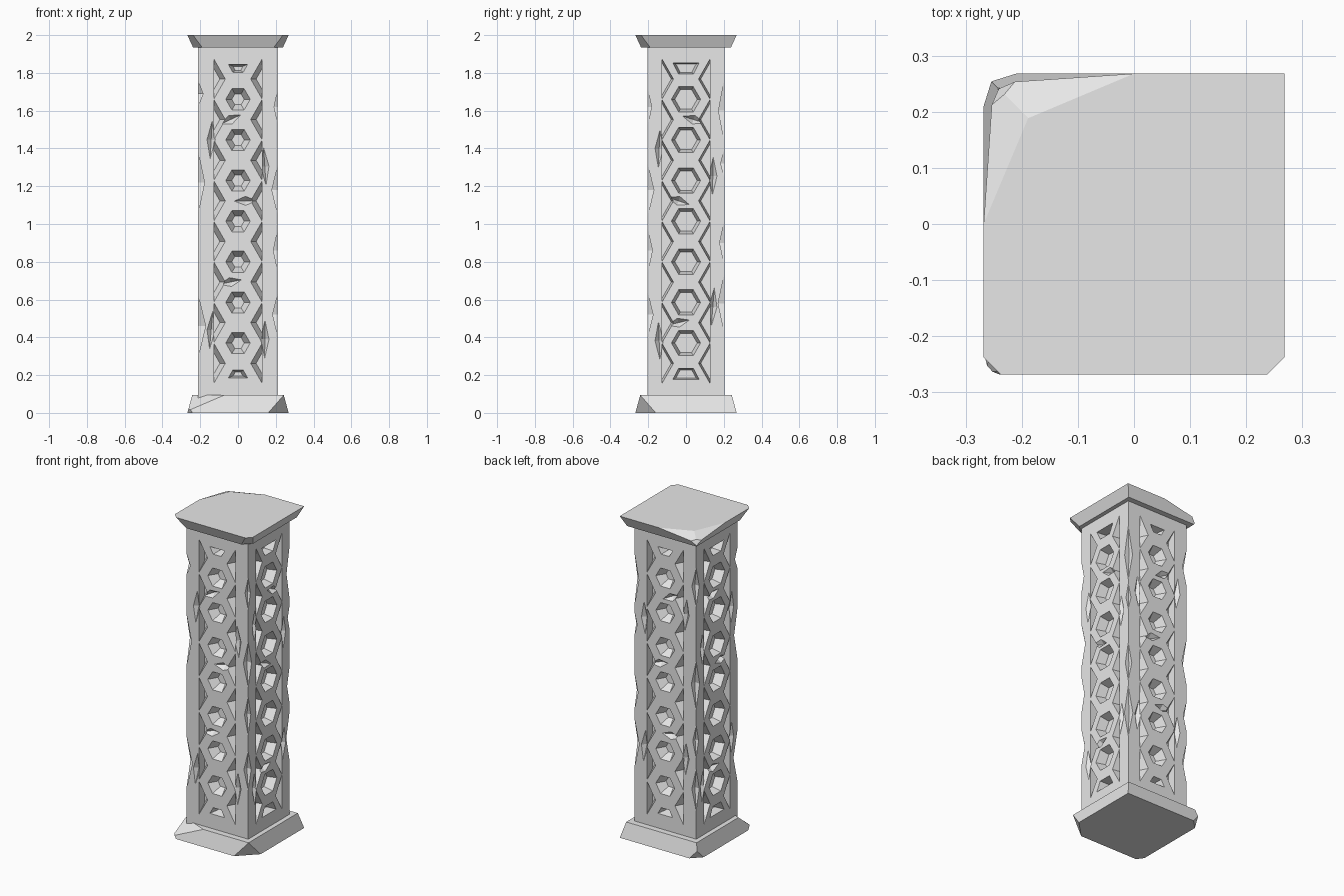
import bpy, bmesh, math, random
from mathutils import Matrix, Vector

random.seed(4)
cube = bpy.data.objects.get("Cube")
if cube:
    bpy.data.objects.remove(cube, do_unlink=True)

stone = bpy.data.materials.new("grey_stone")
stone.use_nodes = True
stone.diffuse_color = (0.8, 0.8, 0.8, 1)
stone.node_tree.nodes["Principled BSDF"].inputs["Base Color"].default_value = (0.8, 0.8, 0.8, 1)

HALF_X, HALF_Y = 0.213, 0.204
PANEL_LOW, STEP, BAYS = 0.155, 0.215, 8
PANEL_HIGH = PANEL_LOW + STEP * BAYS
DEPTH = 0.055


def make_object(name, bm):
    bmesh.ops.recalc_face_normals(bm, faces=bm.faces)
    mesh = bpy.data.meshes.new(name)
    bm.to_mesh(mesh)
    bm.free()
    mesh.materials.append(stone)
    obj = bpy.data.objects.new(name, mesh)
    bpy.context.collection.objects.link(obj)
    return obj


def block(bottom, top, low, high):
    """Four-sided block with (half x, half y) given at each end."""
    bm = bmesh.new()
    rings = []
    for (hx, hy), z in ((bottom, low), (top, high)):
        rings.append([bm.verts.new((sx * hx, sy * hy, z))
                      for sx, sy in ((-1, -1), (1, -1), (1, 1), (-1, 1))])
    bridge(bm, *rings)
    return bm


def bridge(bm, a, b):
    bm.faces.new(a)
    bm.faces.new(b)
    for i in range(len(a)):
        j = (i + 1) % len(a)
        bm.faces.new((a[i], a[j], b[j], b[i]))


def slice_corner(bm, point, normal):
    """Knock a corner off with a plane and close the cut."""
    geom = bm.verts[:] + bm.edges[:] + bm.faces[:]
    bmesh.ops.bisect_plane(bm, geom=geom, plane_co=point, plane_no=normal, clear_outer=True)
    bmesh.ops.holes_fill(bm, edges=[e for e in bm.edges if e.is_boundary], sides=0)


def pocket(bm, outline, centre, taper, place):
    """Tapered prism whose floor shrinks towards centre."""
    outer, inner = [], []
    for u, z in outline:
        outer.append(bm.verts.new(place @ Vector((u, -0.002, z))))
        fu, fz = (c + (p - c) * taper for p, c in zip((u, z), centre))
        inner.append(bm.verts.new(place @ Vector((fu, DEPTH, fz))))
    bridge(bm, outer, inner)


def flake(bm, place, point, size, twist=0.0):
    """Eight-sided sharp chip."""
    turn = place @ Matrix.Translation(point) @ Matrix.Rotation(twist, 4, 'Y')
    verts = {}
    for axis in range(3):
        for side in (-1, 1):
            co = Vector((0, 0, 0))
            co[axis] = side * size[axis]
            verts[axis, side] = bm.verts.new(turn @ co)
    for sx in (-1, 1):
        for sy in (-1, 1):
            for sz in (-1, 1):
                bm.faces.new((verts[0, sx], verts[1, sy], verts[2, sz]))


def carve(obj, name, bm):
    cutter = make_object(name, bm)
    cutter.hide_render = True
    mod = obj.modifiers.new(name, 'BOOLEAN')
    mod.operation = 'DIFFERENCE'
    mod.solver = 'EXACT'
    mod.object = cutter
    bpy.context.view_layer.objects.active = obj
    bpy.ops.object.modifier_apply(modifier=name)
    bpy.data.objects.remove(cutter, do_unlink=True)


# Shaft
shaft = make_object("shaft", block((HALF_X, HALF_Y), (HALF_X, HALF_Y), 0.08, 1.95))

# Honeycomb panels on all four sides
places = []
for k in range(4):
    reach = HALF_X if k % 2 else HALF_Y
    places.append(Matrix.Rotation(k * math.pi / 2, 4, 'Z') @ Matrix.Translation((0, -reach, 0)))

pockets = bmesh.new()
for k, place in enumerate(places):
    wide = k % 2 == 1
    radius, floor = (0.078, 0.76) if wide else (0.066, 0.5)
    for i in range(1, BAYS):
        z = PANEL_LOW + STEP * i
        hexagon = [(radius * math.cos(a * math.pi / 3), z + radius * math.sin(a * math.pi / 3))
                   for a in range(6)]
        pocket(pockets, hexagon, (0, z), floor, place)
    # Half cells at the panel ends
    near, far, w1, w2 = (0.022, 0.08, 0.07, 0.04) if wide else (0.03, 0.072, 0.052, 0.028)
    for end, way in ((PANEL_LOW, 1), (PANEL_HIGH, -1)):
        za, zb = end + way * near, end + way * far
        pocket(pockets, [(-w1, za), (w1, za), (w2, zb), (-w2, zb)], (0, (za + zb) / 2), floor, place)
    # Side triangles between the cells
    for i in range(BAYS):
        z = PANEL_LOW + STEP * (i + 0.5)
        for side in (-1, 1):
            tri = [(side * 0.126, z - 0.105), (side * 0.126, z + 0.105), (side * 0.066, z)]
            pocket(pockets, tri, (side * 0.126, z), 0.8 if wide else 0.5, place)
carve(shaft, "pocket_cutter", pockets)

# Worn corner edges: height, half length, bite
wear = {
    (-1, -1): [(1.69, 0.07, 0.028), (1.22, 0.17, 0.036), (0.46, 0.17, 0.042)],
    (1, 1): [(1.6, 0.17, 0.032), (1.32, 0.08, 0.02), (0.9, 0.12, 0.026), (0.58, 0.16, 0.034)],
    (1, -1): [(1.62, 0.1, 0.022), (1.18, 0.14, 0.034), (0.86, 0.12, 0.026), (0.52, 0.12, 0.03)],
    (-1, 1): [(1.66, 0.12, 0.03), (1.05, 0.15, 0.034), (0.7, 0.1, 0.024), (0.4, 0.13, 0.03)],
}
edge_chips = bmesh.new()
for (sx, sy), chips in wear.items():
    corner = Matrix.Translation((sx * HALF_X, sy * HALF_Y, 0)) @ Matrix.Rotation(math.pi / 4, 4, 'Z')
    for z, length, bite in chips:
        flake(edge_chips, corner, (0, 0, z), (bite * 1.4, bite * 1.4, length))
carve(shaft, "edge_chip_cutter", edge_chips)

# Broken lattice bars and panel rims
bar_chips = bmesh.new()
for k, place in enumerate(places):
    for i in ((1, 4, 6) if k % 2 else (2, 4, 6)):
        z = PANEL_LOW + STEP * (i + 0.5)
        flake(bar_chips, place, (random.choice((-0.04, 0.04)), 0, z),
              (0.06, 0.03, 0.024), random.uniform(-0.5, 0.5))
    for side in (-1, 1):
        for z in (0.45, 1.35):
            flake(bar_chips, place, (side * 0.142, 0, z + random.uniform(-0.12, 0.15)),
                  (0.022, 0.024, 0.1), random.uniform(-0.1, 0.1))
carve(shaft, "bar_chip_cutter", bar_chips)

# Plinth with knocked corners
plinth = block((0.268, 0.268), (0.242, 0.242), 0, 0.095)
slice_corner(plinth, (0.16, -0.268, 0), (1, -1, -0.6))
slice_corner(plinth, (-0.21, 0.268, 0), (-1, 1, -0.6))
slice_corner(plinth, (-0.07, -0.242, 0.095), (-0.25, -0.6, 0.75))
slice_corner(plinth, (-0.24, -0.268, 0), (-1, -0.7, -0.5))
make_object("plinth", plinth)

# Cap with one broken top corner
cap = block((0.238, 0.238), (0.268, 0.268), 1.935, 2.0)
slice_corner(cap, (0, 0.268, 2.0), (-0.16, 0.38, 0.91))
slice_corner(cap, (-0.268, 0, 2.0), (-0.38, 0.16, 0.91))
slice_corner(cap, (-0.215, 0.25, 1.97), (-1, 1, 0.6))
for sx, sy in ((1, -1), (-1, -1)):
    slice_corner(cap, (sx * 0.238, sy * 0.19, 1.935), (sx, sy, -1.2))
make_object("cap", cap)
